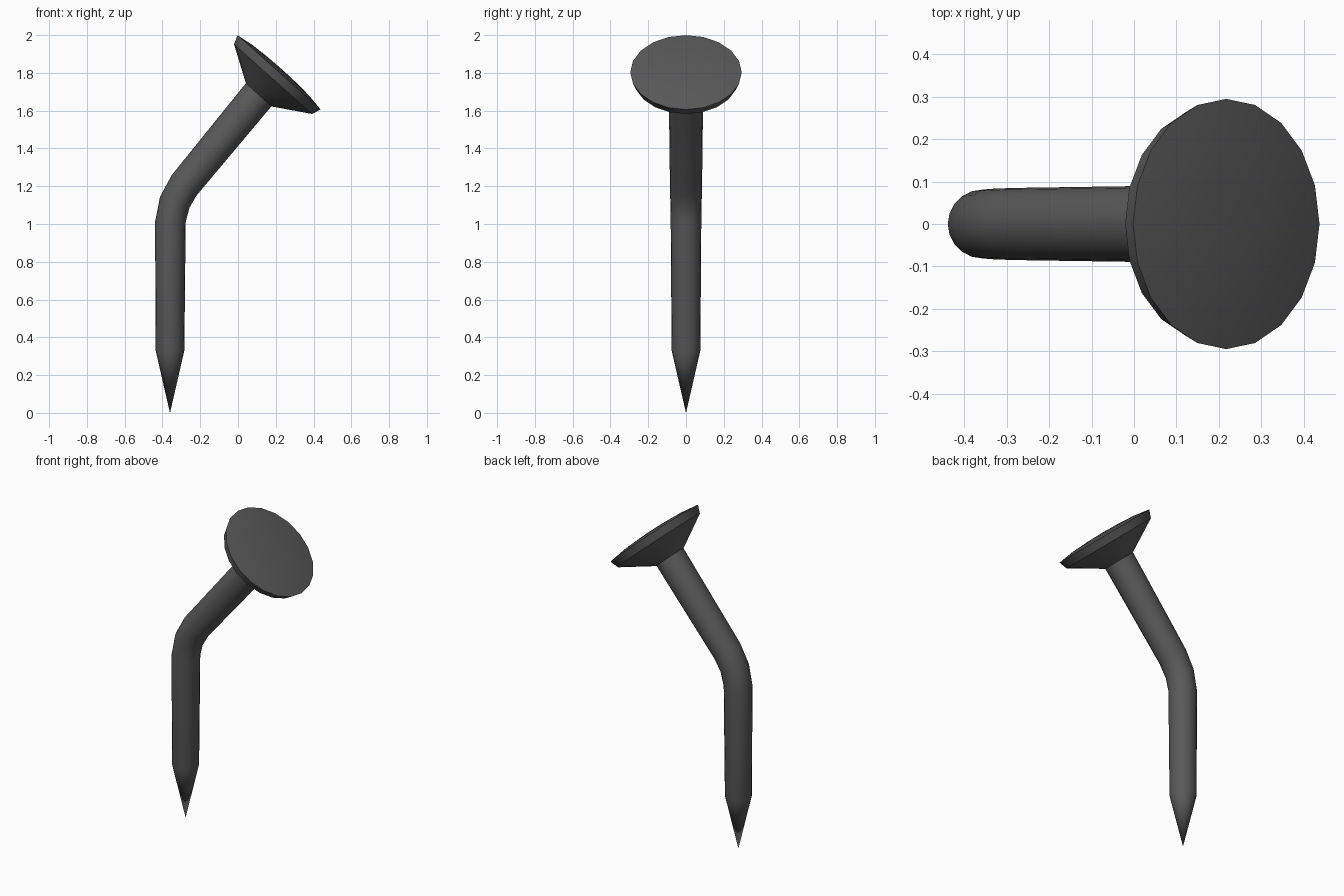
import bpy, bmesh, math
from mathutils import Vector

if "Cube" in bpy.data.objects:
    bpy.data.objects.remove(bpy.data.objects["Cube"])

SIDES = 20

steel = bpy.data.materials.new("dark_steel")
steel.diffuse_color = (0.1, 0.1, 0.1, 1)
steel.use_nodes = True
steel.node_tree.nodes["Principled BSDF"].inputs["Base Color"].default_value = steel.diffuse_color


def loft(name, rings, start_tip=None, end_tip=None, sharp=40):
    """Skin rings given as (x, z, tilt towards +x in degrees, radius)."""
    bm = bmesh.new()
    loops = []
    for x, z, tilt, r in rings:
        t = math.radians(tilt)
        u = Vector((math.cos(t), 0, -math.sin(t)))
        v = Vector((0, 1, 0))
        c = Vector((x, 0, z))
        loops.append([bm.verts.new(c + r * (math.cos(a) * u + math.sin(a) * v))
                      for a in (2 * math.pi * i / SIDES for i in range(SIDES))])
    for a, b in zip(loops, loops[1:]):
        for i in range(SIDES):
            j = (i + 1) % SIDES
            bm.faces.new((a[i], a[j], b[j], b[i]))
    for loop, tip in ((loops[0], start_tip), (loops[-1], end_tip)):
        if tip:
            apex = bm.verts.new((tip[0], 0, tip[1]))
            for i in range(SIDES):
                bm.faces.new((loop[i], loop[(i + 1) % SIDES], apex))
    bmesh.ops.recalc_face_normals(bm, faces=bm.faces)
    mesh = bpy.data.meshes.new(name)
    bm.to_mesh(mesh)
    bm.free()
    mesh.materials.append(steel)
    obj = bpy.data.objects.new(name, mesh)
    bpy.context.collection.objects.link(obj)
    bpy.ops.object.select_all(action='DESELECT')
    obj.select_set(True)
    bpy.context.view_layer.objects.active = obj
    bpy.ops.object.shade_smooth_by_angle(angle=math.radians(sharp))
    return obj


# bent shaft with a pointed tip
loft("nail_shaft", [
    (-0.36, 0.33, 0, 0.076),
    (-0.358, 1.01, 0, 0.081),
    (-0.335, 1.115, 20, 0.083),
    (-0.285, 1.205, 39.5, 0.085),
    (0.11, 1.685, 41, 0.091),
], start_tip=(-0.36, 0.0))

# flared head: cone, thin rim and a slightly domed top
TILT = 41.8
ax, az = math.sin(math.radians(TILT)), math.cos(math.radians(TILT))


def head_ring(d, r):
    return (0.2175 + ax * d, 1.803 + az * d, TILT, r)


loft("nail_head", [
    head_ring(-0.161, 0.091),
    head_ring(-0.048, 0.277),
    head_ring(0.0, 0.295),
    head_ring(0.014, 0.2),
    head_ring(0.02, 0.1),
], end_tip=head_ring(0.022, 0)[:2], sharp=30)
